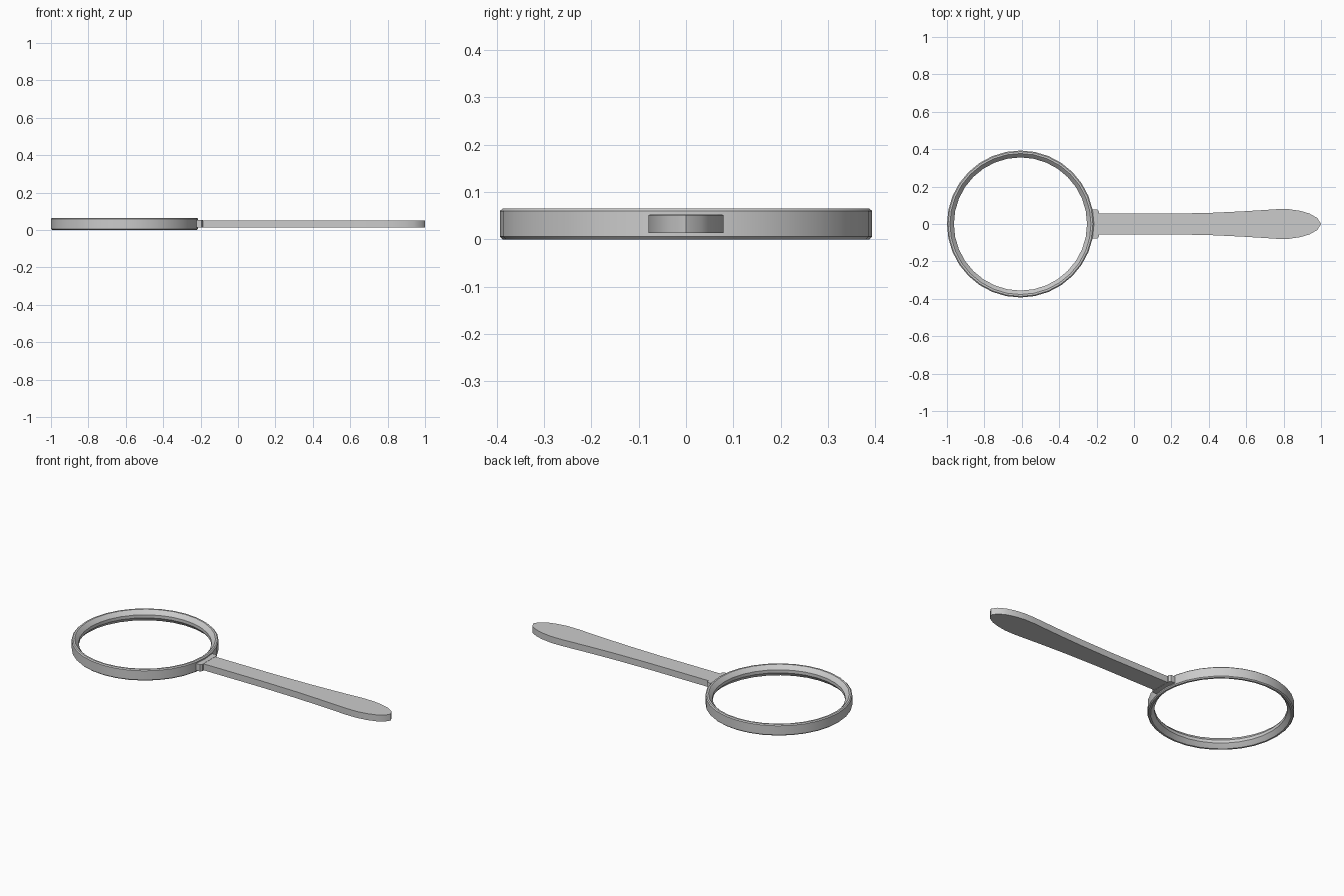
import bpy, bmesh, math

if "Cube" in bpy.data.objects:
    bpy.data.objects.remove(bpy.data.objects["Cube"])

CX = -0.607   # ring centre
SIDES = 32


def finish(name, bm, smooth=False):
    bmesh.ops.recalc_face_normals(bm, faces=bm.faces)
    mesh = bpy.data.meshes.new(name)
    bm.to_mesh(mesh)
    bm.free()
    obj = bpy.data.objects.new(name, mesh)
    bpy.context.collection.objects.link(obj)
    if smooth:
        bpy.ops.object.select_all(action='DESELECT')
        bpy.context.view_layer.objects.active = obj
        obj.select_set(True)
        bpy.ops.object.shade_smooth_by_angle(angle=math.radians(30))
    return obj


def lathe(name, profile):
    """Spin a closed (r, z) profile around the ring centre."""
    bm = bmesh.new()
    rings = []
    for i in range(SIDES):
        a = 2 * math.pi * i / SIDES
        rings.append([bm.verts.new((CX + r * math.cos(a), r * math.sin(a), z)) for r, z in profile])
    n = len(profile)
    for i in range(SIDES):
        a, b = rings[i], rings[(i + 1) % SIDES]
        for j in range(n):
            k = (j + 1) % n
            bm.faces.new((a[j], b[j], b[k], a[k]))
    return finish(name, bm, True)


def slab(name, half, z0, z1):
    """Extrude an outline mirrored across y = 0."""
    outline = half + [(x, -y) for x, y in reversed(half) if y > 0]
    bm = bmesh.new()
    face = bm.faces.new([bm.verts.new((x, y, z0)) for x, y in outline])
    ext = bmesh.ops.extrude_face_region(bm, geom=[face])
    for v in ext["geom"]:
        if isinstance(v, bmesh.types.BMVert):
            v.co.z = z1
    return finish(name, bm, True)


# Open frame ring with bevelled rims and a sloping inner lip
lathe("frame_ring", [
    (0.393, 0.006), (0.393, 0.060), (0.387, 0.0655), (0.377, 0.0655),
    (0.371, 0.060), (0.356, 0.042), (0.356, 0.024), (0.371, 0.006),
    (0.377, 0.0), (0.387, 0.0)])

# Collar joining ring and handle
slab("collar", [(-0.235, 0.077), (-0.195, 0.077), (-0.187, 0.066), (-0.187, 0.03)], 0.013, 0.053)

# Handle swelling toward a rounded tip
slab("handle", [
    (-0.20, 0.055), (0.20, 0.055), (0.42, 0.060), (0.57, 0.067), (0.67, 0.073),
    (0.76, 0.079), (0.83, 0.079), (0.89, 0.070), (0.94, 0.055),
    (0.98, 0.032), (1.0, 0.0)], 0.014, 0.052)
